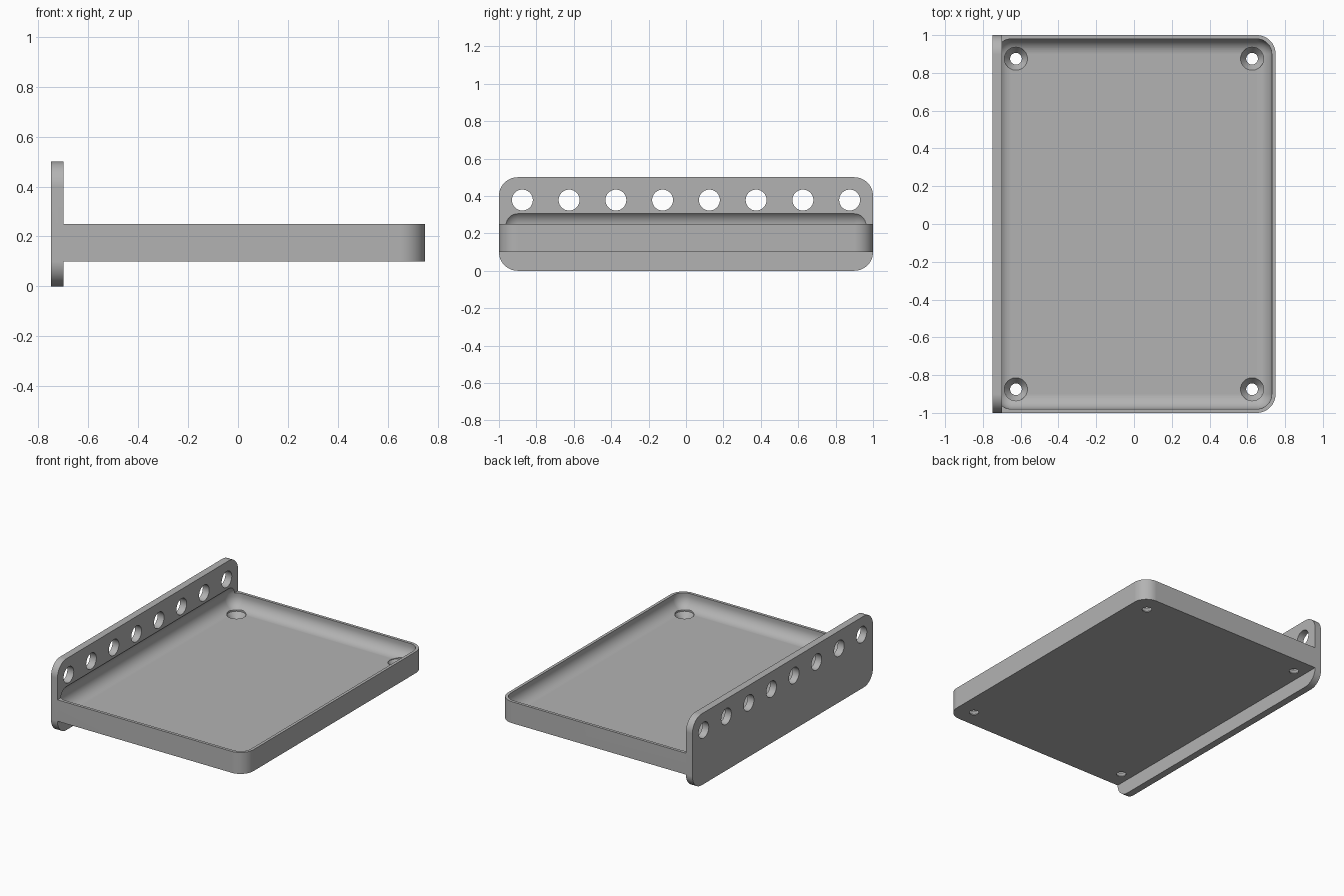
import bpy, bmesh, math
from mathutils import Matrix, Vector

cube = bpy.data.objects.get("Cube")
if cube:
    bpy.data.objects.remove(cube, do_unlink=True)

WALL, INNER_R, OUTER_R = 0.02, 0.08, 0.10
FLOOR_Z, CAVITY_TOP = 0.15, 0.3225

grey = bpy.data.materials.new("plain grey")
grey.use_nodes = True
colour = (0.45, 0.45, 0.45, 1)
grey.diffuse_color = colour
grey.node_tree.nodes["Principled BSDF"].inputs["Base Color"].default_value = colour


def to_object(name, bm):
    bmesh.ops.recalc_face_normals(bm, faces=bm.faces)
    mesh = bpy.data.meshes.new(name)
    bm.to_mesh(mesh)
    bm.free()
    mesh.materials.append(grey)
    obj = bpy.data.objects.new(name, mesh)
    bpy.context.collection.objects.link(obj)
    return obj


def rounded_box(name, low, high, radius, wanted, segments=12):
    """Box whose edges chosen by wanted(start, end) are rounded."""
    bm = bmesh.new()
    bmesh.ops.create_cube(bm, size=1)
    low, high = Vector(low), Vector(high)
    size = high - low
    for v in bm.verts:
        v.co = Vector(a * b for a, b in zip(v.co, size)) + (low + high) / 2
    edges = [e for e in bm.edges if wanted(e.verts[0].co, e.verts[1].co)]
    bmesh.ops.bevel(bm, geom=edges, offset=radius, segments=segments,
                    profile=0.5, affect='EDGES')
    return to_object(name, bm)


def turned(name, profile, matrix, sides=40):
    """Solid of revolution from (radius, height) pairs."""
    bm = bmesh.new()
    rings = [[bm.verts.new((r * math.cos(math.tau * i / sides),
                            r * math.sin(math.tau * i / sides), z))
              for i in range(sides)] for r, z in profile]
    for a, b in zip(rings, rings[1:]):
        for i in range(sides):
            j = (i + 1) % sides
            bm.faces.new((a[i], a[j], b[j], b[i]))
    bm.faces.new(rings[0][::-1])
    bm.faces.new(rings[-1])
    bm.transform(matrix)
    return to_object(name, bm)


def combine(target, tool, operation):
    mod = target.modifiers.new(tool.name, 'BOOLEAN')
    mod.operation, mod.solver, mod.object = operation, 'EXACT', tool
    bpy.context.view_layer.objects.active = target
    bpy.ops.object.modifier_apply(modifier=mod.name)
    bpy.data.objects.remove(tool, do_unlink=True)


# Upright end plate with four rounded corners
shelf = rounded_box("tray_with_end_plate", (-0.75, -1, 0), (-0.70, 1, 0.5), OUTER_R,
                    lambda a, b: abs(a.x - b.x) > 0.01)

# Tray block, rounded only at the free end
block = rounded_box("tray_block", (-0.70, -1, 0.10), (0.75, 1, 0.25), OUTER_R,
                    lambda a, b: abs(a.z - b.z) > 0.01 and a.x > 0)
combine(shelf, block, 'UNION')

# Hollow with soft edges, running slightly into the plate
hollow = rounded_box("hollow", (-0.75 + WALL, -1 + WALL, FLOOR_Z),
                     (0.75 - WALL, 1 - WALL, CAVITY_TOP), INNER_R, lambda a, b: True)
combine(shelf, hollow, 'DIFFERENCE')

# Countersunk screw holes in the floor
for x in (-0.625, 0.625):
    for y in (-0.875, 0.875):
        hole = turned("screw_hole", [(0.031, 0.05), (0.031, 0.105), (0.061, FLOOR_Z - 0.004),
                                     (0.061, 0.22)], Matrix.Translation((x, y, 0)))
        combine(shelf, hole, 'DIFFERENCE')

# Row of round holes along the plate
for i in range(8):
    place = Matrix.Translation((-0.725, -0.875 + 0.25 * i, 0.378)) @ Matrix.Rotation(math.pi / 2, 4, 'Y')
    combine(shelf, turned("rack_hole", [(0.056, -0.1), (0.056, 0.1)], place), 'DIFFERENCE')

# Smooth rounds, crisp edges
bpy.ops.object.select_all(action='DESELECT')
shelf.select_set(True)
bpy.context.view_layer.objects.active = shelf
bpy.ops.object.shade_smooth_by_angle(angle=math.radians(25))
weighted = shelf.modifiers.new("even_shading", 'WEIGHTED_NORMAL')
weighted.keep_sharp = True
